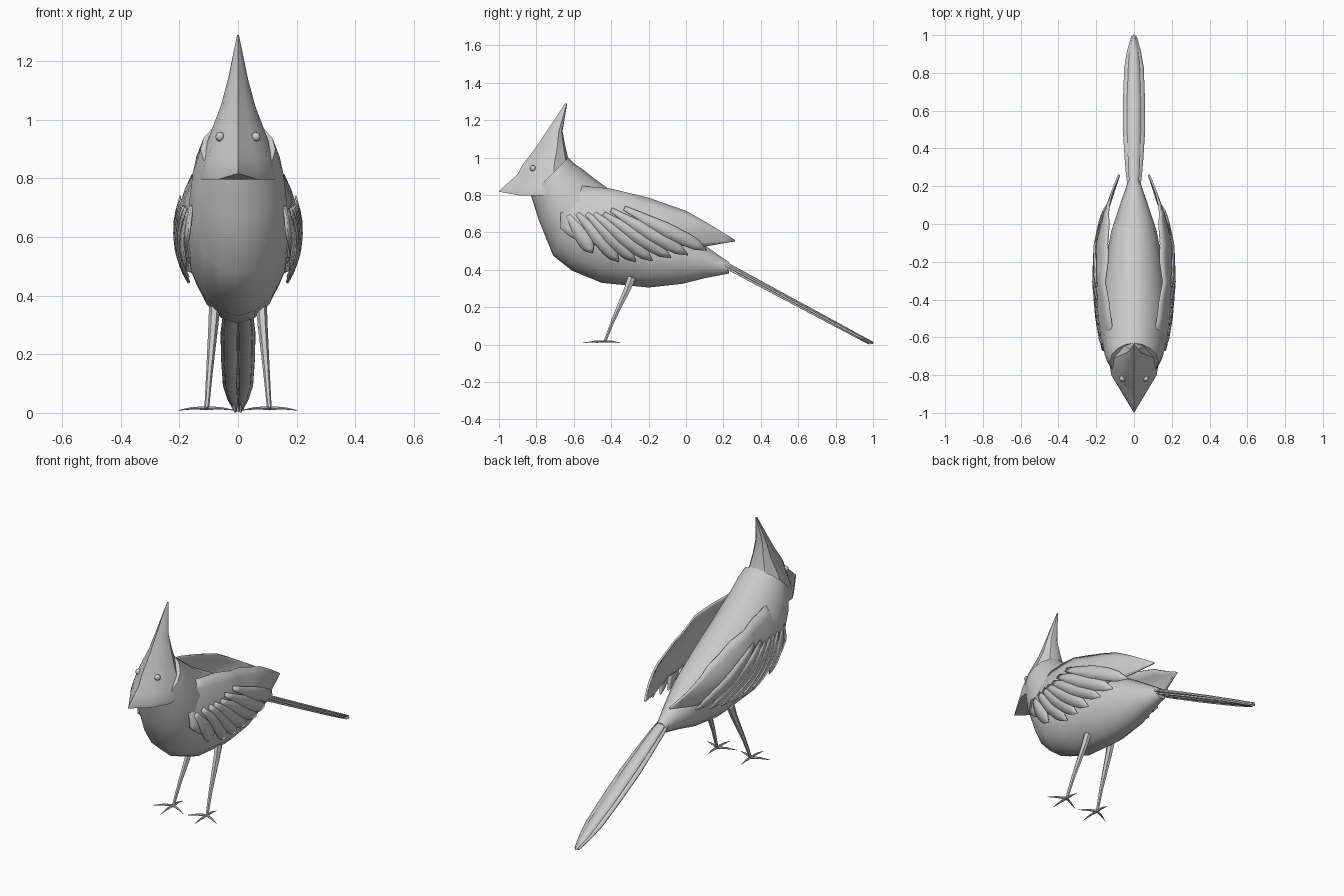
import bpy, bmesh, math
from mathutils import Vector

if "Cube" in bpy.data.objects:
    bpy.data.objects.remove(bpy.data.objects["Cube"])


def interp(x, pts):
    """Piecewise linear value through (x, value) pairs."""
    if x <= pts[0][0]:
        return pts[0][1]
    for (a, u), (b, v) in zip(pts, pts[1:]):
        if x <= b:
            return u + (v - u) * (x - a) / (b - a)
    return pts[-1][1]


def finish(name, verts, faces, angle=35, thick=0, mirror=False):
    me = bpy.data.meshes.new(name)
    me.from_pydata([tuple(v) for v in verts], [], faces)
    bm = bmesh.new()
    bm.from_mesh(me)
    bmesh.ops.remove_doubles(bm, verts=bm.verts, dist=0.0002)
    bmesh.ops.recalc_face_normals(bm, faces=bm.faces)
    bm.to_mesh(me)
    bm.free()
    ob = bpy.data.objects.new(name, me)
    bpy.context.collection.objects.link(ob)
    bpy.ops.object.select_all(action='DESELECT')
    ob.select_set(True)
    bpy.context.view_layer.objects.active = ob
    bpy.ops.object.shade_smooth_by_angle(angle=math.radians(angle))
    if thick:
        m = ob.modifiers.new("thickness", 'SOLIDIFY')
        m.thickness = thick
        m.offset = 0
    if mirror:
        ob.modifiers.new("mirror", 'MIRROR')
    return ob


def loft(name, rings, **kw):
    n = len(rings[0])
    verts = [v for r in rings for v in r]
    faces = [(i * n + j, i * n + (j + 1) % n, (i + 1) * n + (j + 1) % n, (i + 1) * n + j)
             for i in range(len(rings) - 1) for j in range(n)]
    faces += [tuple(range(n))[::-1], tuple(range(len(verts) - n, len(verts)))]
    return finish(name, verts, faces, **kw)


def grid(name, rows, **kw):
    n = len(rows[0])
    faces = [(i * n + j, i * n + j + 1, (i + 1) * n + j + 1, (i + 1) * n + j)
             for i in range(len(rows) - 1) for j in range(n - 1)]
    return finish(name, [v for r in rows for v in r], faces, **kw)


def tube(name, pts, radii, n=6, **kw):
    """Tapered limb through points; radii are (across x, across the other way)."""
    rings = []
    for i, p in enumerate(pts):
        d = (Vector(pts[min(i + 1, len(pts) - 1)]) - Vector(pts[max(i - 1, 0)])).normalized()
        u = Vector((0, 0, 1)).cross(d).normalized() if abs(d.z) < 0.8 else Vector((1, 0, 0))
        w = d.cross(u).normalized()
        rings.append([Vector(p) + u * radii[i][0] * math.cos(a) + w * radii[i][1] * math.sin(a)
                      for a in [2 * math.pi * k / n for k in range(n)]])
    return loft(name, rings, **kw)


# Body: rings given as top (y, z), bottom (y, z), half width
sections = [
    ((.23, .44), (.23, .38), .03), ((.10, .53), (.10, .355), .075),
    ((-.05, .63), (-.02, .325), .12), ((-.25, .74), (-.2, .305), .155),
    ((-.41, .83), (-.45, .33), .175), ((-.48, .88), (-.61, .395), .178),
    ((-.55, .935), (-.71, .475), .168), ((-.60, .97), (-.785, .66), .155),
    ((-.63, 1.0), (-.83, .80), .128)]
rings = []
for top, bot, hw in sections:
    ring = []
    for k in range(16):
        a = 2 * math.pi * k / 16
        t = 0.5 + 0.5 * math.cos(a)
        s = math.sin(a)
        x = hw * math.copysign(abs(s) ** 1.1, s)
        ring.append((x, bot[0] + (top[0] - bot[0]) * t, bot[1] + (top[1] - bot[1]) * t))
    rings.append(ring)
loft("body", rings, angle=45)

# Head, beak and crest: z, front y, cheek y, cheek x, back half width, back y
layers = [(.797, -1.0, -.80, .12, .135, -.60), (.825, -.995, -.80, .12, .137, -.60),
          (.865, -.95, -.80, .107, .125, -.60), (.91, -.90, -.80, .09, .11, -.61),
          (.96, -.875, -.79, .073, .092, -.62), (1.05, -.805, -.735, .05, .058, -.643),
          (1.14, -.745, -.70, .031, .034, -.66), (1.29, -.645, -.64, .003, .003, -.635)]
rings = []
for i, (z, f, s, c, hw, b) in enumerate(layers):
    half = [(c * .55, f + (s - f) * .55), (c, s), (hw, (s + b) / 2), (hw * .6, b - (b - s) * .12)]
    zf = .02 if i == 0 else 0
    tip = [(0, f, z + zf)]
    ring = tip + [(x, y, z) for x, y in half] + [(0, b, z)] + [(-x, y, z) for x, y in half[::-1]]
    rings.append(ring)
loft("head_and_crest", rings, angle=32)

# Eyes
for side in (-1, 1):
    bpy.ops.mesh.primitive_uv_sphere_add(segments=14, ring_count=8, radius=.016,
                                         location=(side * .061, -.818, .942))
    bpy.context.object.name = "eye"
    bpy.ops.object.shade_smooth()

# Wings: everything is laid on one bulging surface
span = [(-.72, .155), (-.6, .18), (-.5, .195), (-.3, .207), (-.1, .195), (.05, .16), (.27, .08)]


def on_wing(y, z, lift=0):
    d = z - .61
    k = 1.3 + 8 * max(0, y + .3) if d > 0 else 1.7
    return (interp(y, span) - k * d * d + lift, y, z)


top_edge = [(-.67, .70), (-.64, .79), (-.58, .848), (-.4, .832), (-.2, .782), (0, .712),
            (.12, .645), (.26, .56)]
low_edge = [(-.67, .62), (-.6, .56), (-.5, .53), (-.3, .535), (-.1, .53), (.1, .525), (.26, .553)]
rows = []
for i in range(19):
    y = -.67 + .93 * i / 18
    a, b = interp(y, top_edge), interp(y, low_edge)
    rows.append([on_wing(y, a + (b - a) * j / 6) for j in range(7)])
grid("wing", rows, thick=.01, mirror=True)

# Wing feathers: root (y, z), tip (y, z)
feathers = [((-.63, .69), (-.5, .49)), ((-.58, .70), (-.36, .445)), ((-.53, .70), (-.27, .445)),
            ((-.49, .70), (-.18, .45)), ((-.44, .70), (-.08, .465)), ((-.40, .72), (.01, .48)),
            ((-.33, .73), (.11, .505))]
for n, (root, tip) in enumerate(feathers):
    r, t = Vector(root), Vector(tip)
    d = t - r
    side = Vector((-d.y, d.x)).normalized()
    rows = []
    for i in range(9):
        u = i / 8
        w = interp(u, [(0, .012), (.5, .036), (.8, .036), (.92, .024), (1, .003)])
        rows.append([on_wing(*(r + d * u + side * w * v), .004 + .0015 * n + .004 * u) for v in (-1, 0, 1)])
    grid("wing_feather", rows, thick=.006, mirror=True)


# Tail: long flat feathers, the middle one on top
def tail_feather(name, cx, hw, drop, length):
    rows = []
    for i in range(11):
        u = i / 10
        w = hw * interp(u, [(0, .45), (.12, .85), (.4, 1), (.6, 1), (.88, .75), (1, .12)])
        c = cx * interp(u, [(0, .5), (.4, 1), (.8, .9), (1, .3)])
        y = .17 + .83 * u * length
        z = .462 - .545 * (y - .17) - drop * (1 - .5 * u)
        rows.append([(c + w * v, y, z - .004 * abs(v)) for v in (-1, 0, 1)])
    grid(name, rows, thick=.009)


tail_feather("tail_middle_feather", 0, .036, 0, 1)
for s in (-1, 1):
    tail_feather("tail_side_feather", s * .032, .027, .012, .99)
    tail_feather("tail_under_feather", s * .026, .023, .026, .975)

# Legs and toes
for s in (-1, 1):
    x, y = s * .107, -.435
    tube("leg", [(s * .08, -.29, .36), (s * .084, -.312, .30), (s * .098, -.39, .13), (x, y, .012)],
         [(.019, .025), (.017, .02), (.011, .011), (.008, .008)])
    for dx, dy in ((-.095, -.045), (.095, -.045), (0, -.115), (0, .085)):
        tube("toe", [(x, y, .016), (x + dx * .5, y + dy * .5, .016), (x + dx, y + dy, .009)],
             [(.008, .007), (.006, .005), (.001, .001)])
